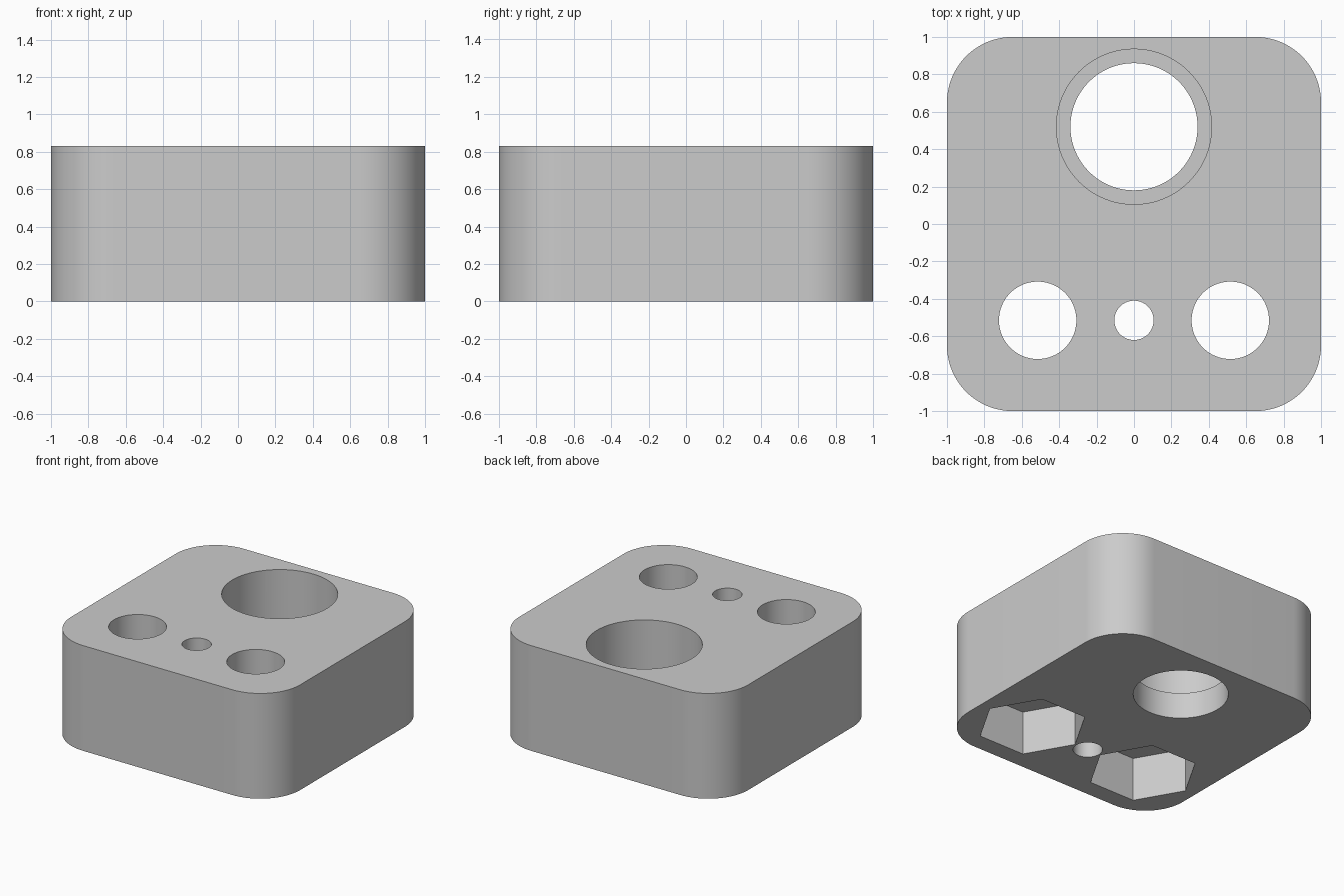
import bpy
import bmesh
from math import radians

if "Cube" in bpy.data.objects:
    bpy.data.objects.remove(bpy.data.objects["Cube"])

HEIGHT = 0.83
HOLE_Y = -0.515
BORE_Y = 0.52
BOLT_X = 0.515

grey = bpy.data.materials.new("light grey")
grey.use_nodes = True
colour = (0.6, 0.6, 0.6, 1)
grey.diffuse_color = colour
grey.node_tree.nodes["Principled BSDF"].inputs["Base Color"].default_value = colour


def rounded_block(name, height, radius):
    """Square block with rounded vertical edges, standing on z = 0."""
    bm = bmesh.new()
    bmesh.ops.create_cube(bm, size=2)
    for v in bm.verts:
        v.co.z = height if v.co.z > 0 else 0
    upright = [e for e in bm.edges
               if abs(e.verts[0].co.z - e.verts[1].co.z) > height / 2]
    bmesh.ops.bevel(bm, geom=upright, offset=radius, segments=20,
                    profile=0.5, affect='EDGES')
    mesh = bpy.data.meshes.new(name)
    bm.to_mesh(mesh)
    bm.free()
    obj = bpy.data.objects.new(name, mesh)
    bpy.context.collection.objects.link(obj)
    mesh.materials.append(grey)
    return obj


def cut(target, name, x, y, radius, bottom, top, sides=80):
    """Remove a vertical prism from the target, then drop the cutter."""
    bpy.ops.mesh.primitive_cylinder_add(
        vertices=sides, radius=radius, depth=top - bottom,
        location=(x, y, (top + bottom) / 2),
        rotation=(0, 0, radians(30) if sides == 6 else 0))
    cutter = bpy.context.object
    cutter.name = name
    cutter.hide_render = True
    cutter.data.materials.append(grey)
    mod = target.modifiers.new(name, 'BOOLEAN')
    mod.operation = 'DIFFERENCE'
    mod.solver = 'EXACT'
    mod.object = cutter
    bpy.ops.object.select_all(action='DESELECT')
    target.select_set(True)
    bpy.context.view_layer.objects.active = target
    bpy.ops.object.modifier_apply(modifier=mod.name)
    bpy.data.objects.remove(cutter)


block = rounded_block("mounting_block", HEIGHT, 0.35)

# Stepped main bore: narrow at the bottom, wide above the ledge
cut(block, "main_bore", 0, BORE_Y, 0.34, -0.1, HEIGHT + 0.1)
cut(block, "counterbore", 0, BORE_Y, 0.415, 0.205, HEIGHT + 0.1)

# Small centre hole
cut(block, "centre_hole", 0, HOLE_Y, 0.105, -0.1, HEIGHT + 0.1)

# Bolt holes with hexagonal nut pockets underneath
for side in (-1, 1):
    cut(block, "bolt_hole", side * BOLT_X, HOLE_Y, 0.207, -0.1, HEIGHT + 0.1)
    cut(block, "nut_pocket", side * BOLT_X, HOLE_Y, 0.397, -0.1, 0.345, sides=6)

bpy.ops.object.shade_smooth_by_angle(angle=radians(30))
